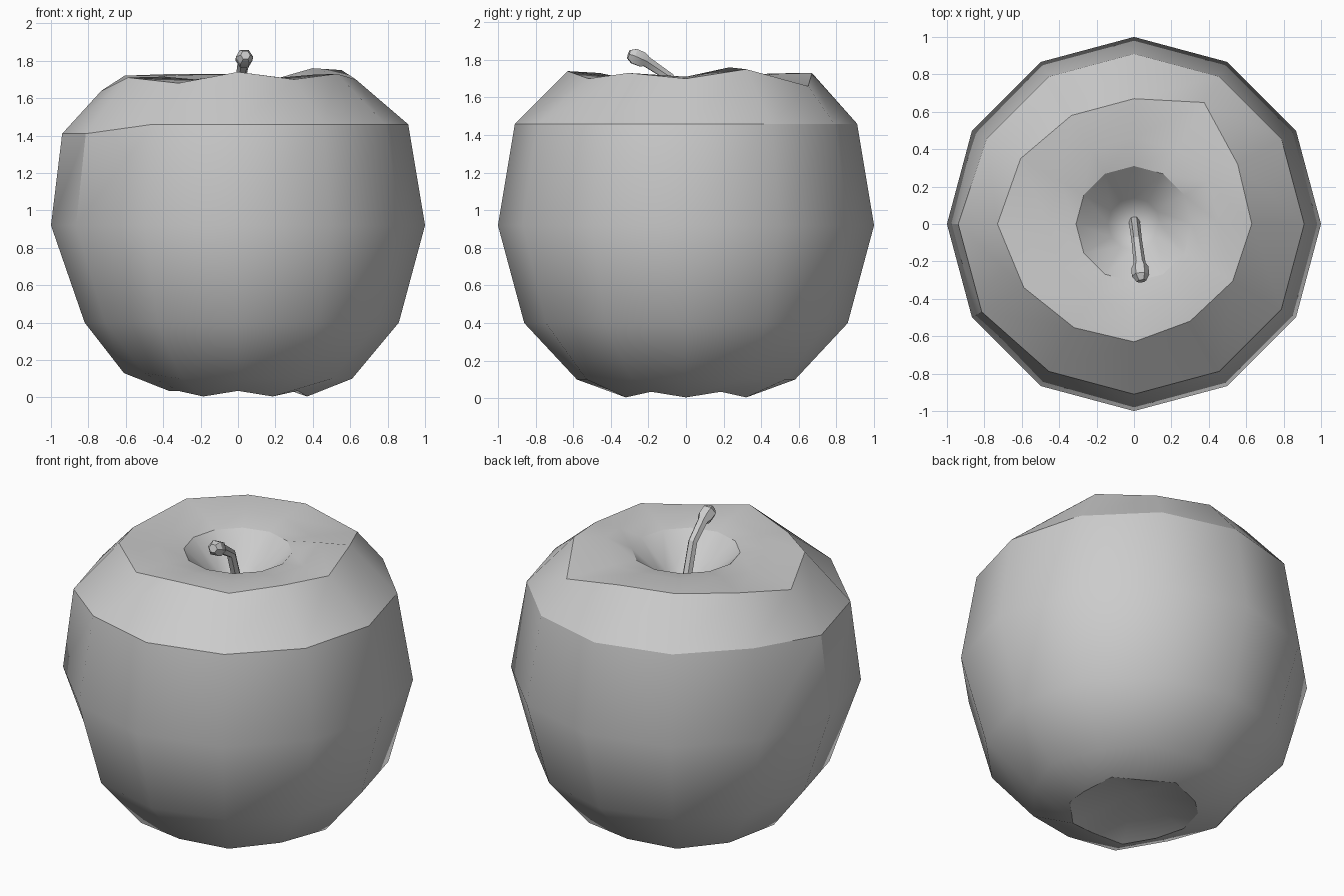
import bpy
import bmesh
from math import sin, cos, pi, radians
from mathutils import Vector

default_cube = bpy.data.objects.get("Cube")
if default_cube:
    bpy.data.objects.remove(default_cube, do_unlink=True)

SIDES = 12


def make_material(name, colour):
    material = bpy.data.materials.new(name)
    material.use_nodes = True
    material.diffuse_color = colour
    material.node_tree.nodes["Principled BSDF"].inputs["Base Color"].default_value = colour
    return material


grey = make_material("plain grey", (0.6, 0.6, 0.6, 1))


def bridge_rings(bm, rings):
    """Join consecutive vertex rings; a ring of one vertex is a pole."""
    for lower, upper in zip(rings, rings[1:]):
        count = max(len(lower), len(upper))
        for i in range(count):
            j = (i + 1) % count
            if len(lower) == 1:
                bm.faces.new((lower[0], upper[j], upper[i]))
            elif len(upper) == 1:
                bm.faces.new((lower[i], lower[j], upper[0]))
            else:
                bm.faces.new((lower[i], lower[j], upper[j], upper[i]))


def finish(bm, name, smooth_angle):
    bmesh.ops.recalc_face_normals(bm, faces=bm.faces)
    mesh = bpy.data.meshes.new(name)
    bm.to_mesh(mesh)
    bm.free()
    obj = bpy.data.objects.new(name, mesh)
    bpy.context.collection.objects.link(obj)
    mesh.materials.append(grey)
    bpy.ops.object.select_all(action="DESELECT")
    obj.select_set(True)
    bpy.context.view_layer.objects.active = obj
    bpy.ops.object.shade_smooth_by_angle(angle=radians(smooth_angle))
    return obj


# Fruit body: a twelve-sided lathe with a hand-shaped, uneven rim
rim_radius = [0.63, 0.64, 0.75, 0.67, 0.67, 0.70, 0.73, 0.68, 0.64, 0.63, 0.60, 0.61]
rim_height = [1.70, 1.75, 1.66, 1.73, 1.73, 1.72, 1.64, 1.71, 1.68, 1.74, 1.70, 1.73]


def body_ring(level, i):
    """Radius and height of one corner of a named ring."""
    left_dip = i in (6, 7)
    if level == "foot":
        return 0.37, (0.005 if i % 2 == 0 else 0.035) + (0.03 if i == 6 else 0)
    if level == "base":
        return 0.61 - 0.03 * sin(i * pi / 2) ** 2, 0.13 if left_dip else 0.10
    if level == "lower":
        return 0.82 if left_dip else 0.86, 0.40
    if level == "equator":
        return 1.0, 0.92
    if level == "shoulder":
        return (0.94, 1.41) if left_dip else (0.91, 1.46)
    if level == "rim":
        return rim_radius[i], rim_height[i]
    if level == "crown":
        return 0.46, 1.76 if i == 1 else (rim_height[i] + 1.72) / 2
    if level == "lip":
        return 0.31, 1.69
    return 0.14, 1.53


bm = bmesh.new()
rings = [[bm.verts.new((0, 0, 0.13))]]
for level in ("foot", "base", "lower", "equator", "shoulder", "rim", "crown", "lip", "hollow"):
    ring = []
    for i in range(SIDES):
        radius, z = body_ring(level, i)
        angle = i * 2 * pi / SIDES
        ring.append(bm.verts.new((radius * cos(angle), radius * sin(angle), z)))
    rings.append(ring)
rings.append([bm.verts.new((0, 0, 1.40))])
bridge_rings(bm, rings)
finish(bm, "fruit_body", 30)

# Stem: a bent six-sided tube that flares into a blunt tip
stem_path = [
    (Vector((0, 0.03, 1.38)), 0.030),
    (Vector((0.015, -0.09, 1.71)), 0.028),
    (Vector((0.03, -0.21, 1.79)), 0.032),
    (Vector((0.032, -0.23, 1.80)), 0.045),
    (Vector((0.035, -0.275, 1.82)), 0.047),
    (Vector((0.04, -0.305, 1.83)), 0.026),
]
bm = bmesh.new()
rings = []
for k, (point, radius) in enumerate(stem_path):
    before = stem_path[max(k - 1, 0)][0]
    after = stem_path[min(k + 1, len(stem_path) - 1)][0]
    along = (after - before).normalized()
    side = along.cross(Vector((0, 0, 1))).normalized()
    up = side.cross(along)
    rings.append([
        bm.verts.new(point + radius * (cos(a * pi / 3) * side + sin(a * pi / 3) * up))
        for a in range(6)
    ])
bridge_rings(bm, rings)
bm.faces.new(rings[0])
bm.faces.new(rings[-1])
finish(bm, "stem", 30)
